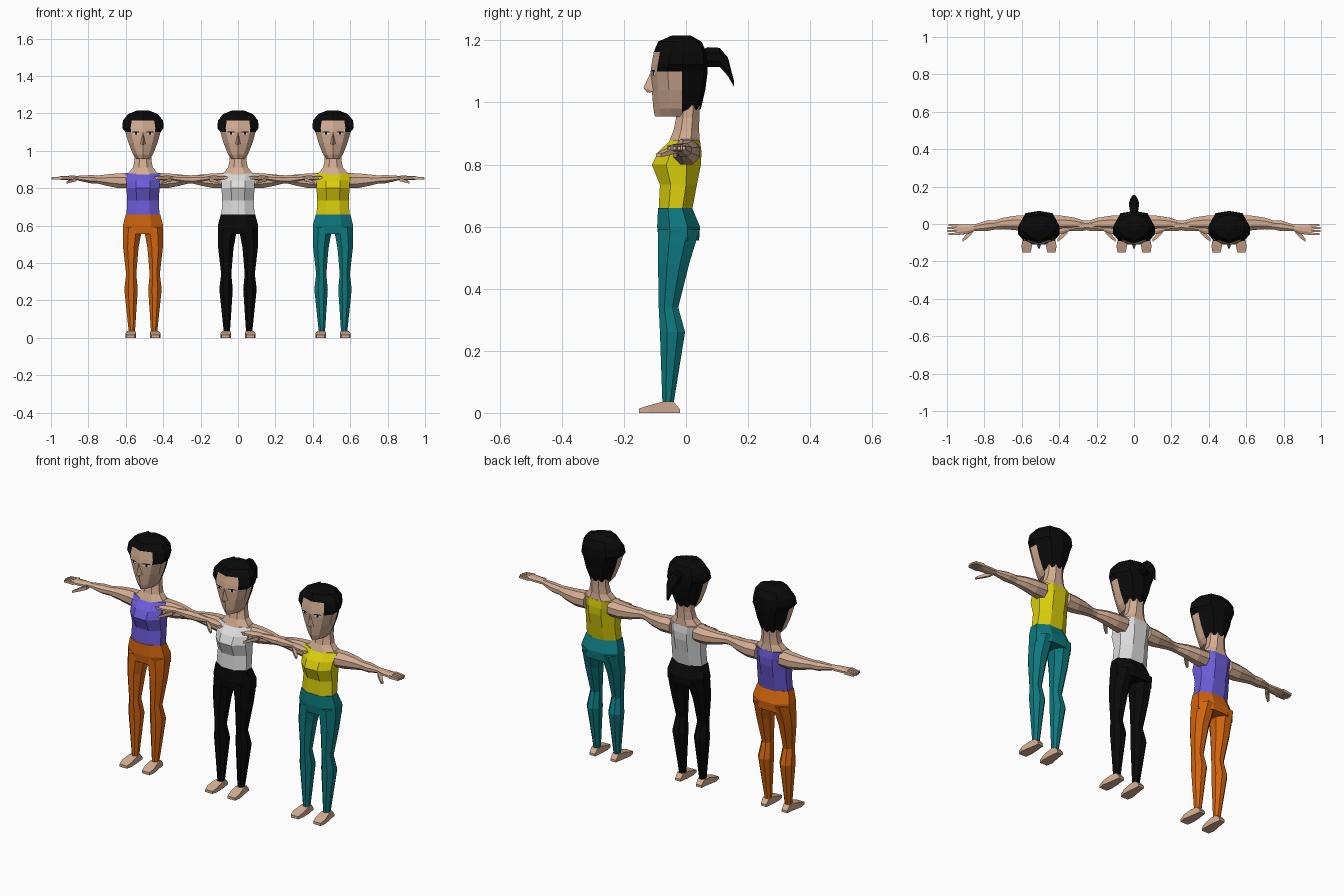
import bpy, bmesh, math

cube = bpy.data.objects.get("Cube")
if cube:
    bpy.data.objects.remove(cube)


def make_material(name, r, g, b):
    m = bpy.data.materials.new(name)
    m.diffuse_color = (r, g, b, 1)
    m.use_nodes = True
    m.node_tree.nodes["Principled BSDF"].inputs["Base Color"].default_value = (r, g, b, 1)
    return m


skin = make_material("skin", .66, .42, .29)
black = make_material("black", .003, .003, .003)
white = make_material("white", .72, .72, .72)
purple = make_material("purple", .15, .107, .70)
orange = make_material("orange", .65, .13, .004)
yellow = make_material("yellow", .70, .62, .003)
teal = make_material("teal", .004, .19, .21)


def finish(bm, name, mats, x):
    bmesh.ops.recalc_face_normals(bm, faces=bm.faces)
    mesh = bpy.data.meshes.new(name)
    bm.to_mesh(mesh)
    bm.free()
    for m in mats:
        mesh.materials.append(m)
    ob = bpy.data.objects.new(name, mesh)
    ob.location.x = x
    bpy.context.collection.objects.link(ob)
    return ob


def bridge(bm, rings):
    """Skin a list of point rings and cap both ends."""
    loops = [[bm.verts.new(p) for p in ring] for ring in rings]
    n = len(loops[0])
    for a, b in zip(loops, loops[1:]):
        for i in range(n):
            j = (i + 1) % n
            bm.faces.new((a[i], a[j], b[j], b[i]))
    bm.faces.new(loops[0][::-1])
    bm.faces.new(loops[-1])


def loft(bm, axis, rows, n=8, side=1):
    """Rows are (position on axis, low a, high a, low b, high b)."""
    rings = []
    for t, a0, a1, b0, b1 in rows:
        ring = []
        for k in range(n):
            ang = math.pi / n + 2 * math.pi * k / n
            s = 1 / math.cos(math.pi / n)
            a = (a0 + a1) / 2 + (a1 - a0) / 2 * s * math.cos(ang)
            b = (b0 + b1) / 2 + (b1 - b0) / 2 * s * math.sin(ang)
            x, y, z = {"x": (t, a, b), "y": (a, t, b), "z": (a, b, t)}[axis]
            ring.append((x * side, y, z))
        rings.append(ring)
    bridge(bm, rings)


def body(name, rows, mat, x):
    """Centred upright loft; rows are (z, half width, front y, back y)."""
    bm = bmesh.new()
    loft(bm, "z", [(z, -w, w, f, b) for z, w, f, b in rows])
    return finish(bm, name, [mat], x)


def pair(name, axis, rows, mat, x, n=8):
    bm = bmesh.new()
    for side in (-1, 1):
        loft(bm, axis, rows, n, side)
    return finish(bm, name, [mat], x)


SHIRT = [(.655, .088, -.088, .02), (.735, .085, -.084, .035), (.8, .088, -.11, .048),
         (.84, .09, -.09, .05), (.878, .095, -.05, .045)]
HIPS = [(.555, .107, -.088, .042), (.6, .108, -.093, .045), (.66, .092, -.09, .02)]
NECK = [(.86, .09, -.06, .045), (.885, .075, -.05, .044), (.91, .053, -.04, .042),
        (.95, .045, -.032, .043), (.99, .045, -.03, .045)]
LEG = [(.03, .043, .076, -.076, -.04), (.26, .028, .1, -.084, -.003), (.34, .036, .09, -.088, -.025),
       (.48, .024, .106, -.09, .01), (.545, .012, .108, -.09, .03), (.59, .004, .107, -.09, .044)]
FOOT = [(-.152, .045, .088, 0, .014), (-.12, .038, .094, 0, .024), (-.075, .04, .086, 0, .036),
        (-.04, .044, .08, 0, .036), (-.02, .046, .078, 0, .012)]
ARM = [(.07, -.045, .045, .8, .882), (.13, -.032, .044, .8, .879), (.19, -.028, .034, .812, .874),
       (.24, -.03, .018, .824, .868), (.28, -.038, .018, .826, .87), (.35, -.038, -.004, .842, .866)]
PALM = [(.345, -.038, -.004, .843, .866), (.38, -.052, -.002, .841, .867), (.44, -.06, -.002, .845, .865)]
# z, front y, face half width, side half width, back y
HEAD = [(.955, -.1, .02, .034, .02), (.98, -.105, .032, .053, .048), (1.04, -.11, .05, .077, .062),
        (1.1, -.114, .064, .094, .07), (1.122, -.111, .066, .111, .07), (1.162, -.104, .06, .107, .066),
        (1.196, -.09, .045, .08, .05), (1.216, -.045, .02, .03, .015)]
TAIL = [(.045, -.012, .012, 1.12, 1.165), (.07, -.022, .022, 1.115, 1.178), (.108, -.028, .028, 1.115, 1.176),
        (.135, -.02, .02, 1.085, 1.145), (.155, -.006, .006, 1.05, 1.068)]


def make_head(prefix, x):
    bm = bmesh.new()
    rings = []
    for z, f, wf, ws, b in HEAD:
        half = [(wf, f + .02), (ws, f + .055), (ws, max(-.013, f + .06)), (ws * .65, b - .012)]
        rings.append([(0, f, z)] + [(a, y, z) for a, y in half] + [(0, b, z)]
                     + [(-a, y, z) for a, y in half[::-1]])
    bridge(bm, rings)
    # Hair covers the crown, temples and back; the face stays bare
    for face in bm.faces:
        c = face.calc_center_median()
        front = c.y < -.075 and abs(c.x) < .04
        behind = c.y > -.012 and c.z > .96
        if c.z > 1.16 or behind or (c.z > 1.1 and not front):
            face.material_index = 1
    finish(bm, prefix + "head", [skin, black], x)

    # Nose wedge
    bm = bmesh.new()
    top, tip, low = [bm.verts.new(p) for p in ((0, -.115, 1.095), (0, -.137, 1.047), (0, -.125, 1.032))]
    left, right = [bm.verts.new((s * .016, -.1, 1.034)) for s in (1, -1)]
    for tri in ((top, tip, left), (top, right, tip), (tip, low, left), (tip, right, low),
                (top, left, right), (low, right, left)):
        bm.faces.new(tri)
    finish(bm, prefix + "nose", [skin], x)

    # Eyes: white plate, dark iris and lash line
    bm = bmesh.new()
    plates = [(.022, .052, 1.087, 1.1, .002, 0), (.033, .043, 1.087, 1.1, .003, 1),
              (.02, .056, 1.099, 1.104, .004, 1)]
    for s in (-1, 1):
        for x0, x1, z0, z1, lift, idx in plates:
            pts = [(x0, z0), (x1, z0), (x1, z1), (x0, z1)]
            vs = [bm.verts.new((s * a, -.114 + .31 * a - lift, z)) for a, z in pts]
            face = bm.faces.new(vs if s > 0 else vs[::-1])
            face.material_index = idx
    finish(bm, prefix + "eyes", [white, black], x)


def make_hands(prefix, x):
    bm = bmesh.new()
    for side in (-1, 1):
        loft(bm, "x", PALM, 8, side)
        for k in range(4):
            y = -.053 + k * .0155
            tip = .492 - .006 * abs(k - 1.5)
            loft(bm, "x", [(.43, y - .007, y + .007, .847, .863),
                           (tip, y - .005, y + .005, .847, .858)], 4, side)
        # Thumb angles forward and down
        loft(bm, "x", [(.355, -.05, -.025, .838, .858), (.385, -.078, -.052, .83, .846),
                       (.41, -.096, -.08, .824, .835)], 4, side)
    finish(bm, prefix + "hands", [skin], x)


figures = [("left_side_", .508, yellow, teal), ("middle_", 0, white, black),
           ("right_side_", -.508, purple, orange)]
for prefix, x, top, trousers in figures:
    body(prefix + "shirt", SHIRT, top, x)
    body(prefix + "hips", HIPS, trousers, x)
    body(prefix + "neck", NECK, skin, x)
    pair(prefix + "legs", "z", LEG, trousers, x)
    pair(prefix + "feet", "y", FOOT, skin, x, 4)
    pair(prefix + "arms", "x", ARM, skin, x)
    make_hands(prefix, x)
    make_head(prefix, x)

# Ponytail on the middle figure
bm = bmesh.new()
loft(bm, "y", TAIL)
finish(bm, "ponytail", [black], 0)
